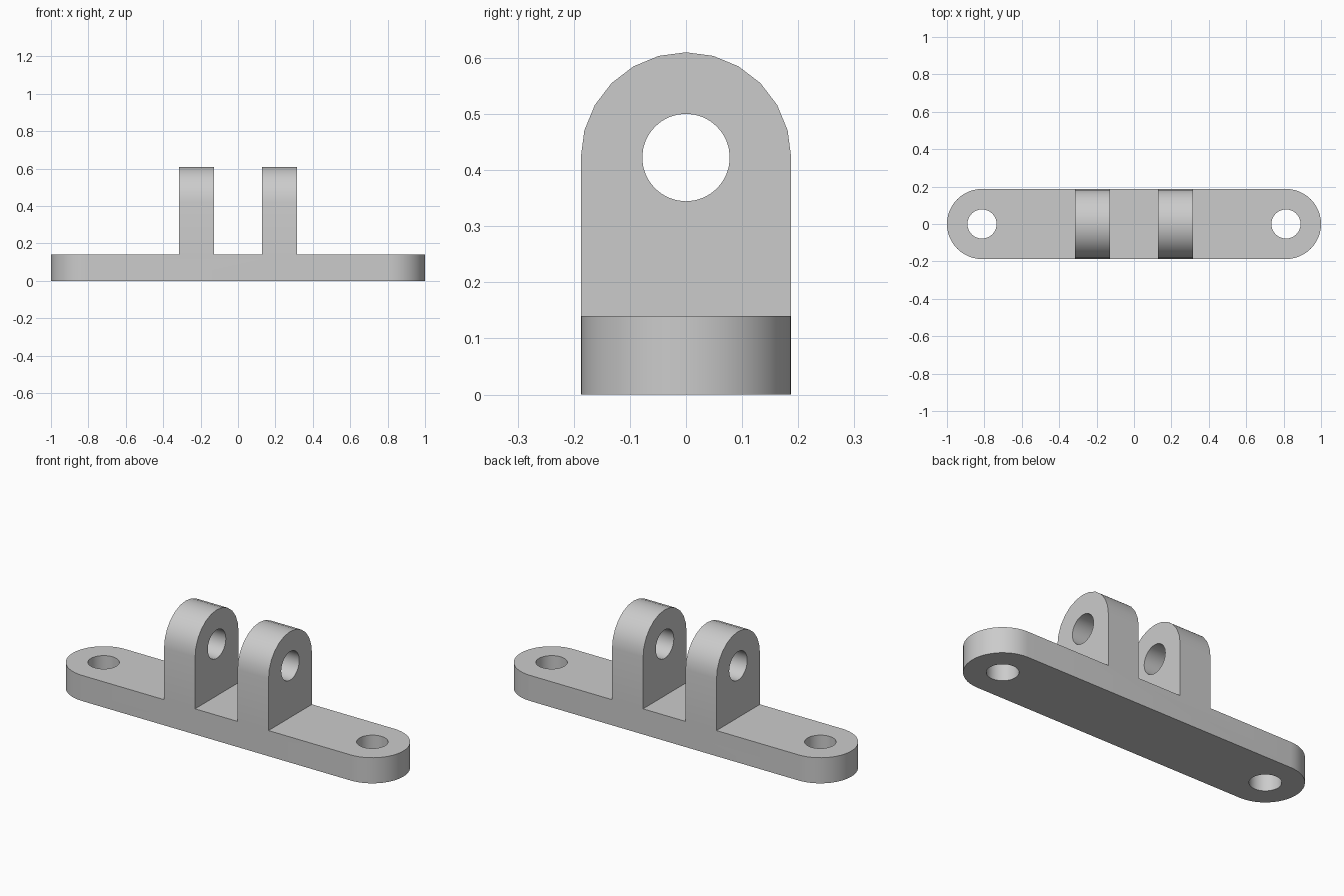
import bpy, bmesh
from math import pi, sin, cos, radians
from mathutils import Matrix, Vector

R = 0.1875          # half width, also the rounding radius
HOLE = 0.078
BASE_H = 0.14
EYE_Z = 0.4225      # height of the lug hole
HOLE_X = 1 - R
LUG_X = 0.222       # centre of each lug

if "Cube" in bpy.data.objects:
    bpy.data.objects.remove(bpy.data.objects["Cube"], do_unlink=True)

grey = bpy.data.materials.new("plain grey")
grey.use_nodes = True
colour = (0.6, 0.6, 0.6, 1)
grey.diffuse_color = colour
grey.node_tree.nodes["Principled BSDF"].inputs["Base Color"].default_value = colour


def arc(cx, cy, r, start, end, steps):
    """Points along an arc, angles in degrees."""
    angles = [radians(start + (end - start) * i / steps) for i in range(steps + 1)]
    return [(cx + r * cos(a), cy + r * sin(a)) for a in angles]


def prism(name, outline, place, depth):
    """Extrude a flat outline; place maps each (u, v) to a 3D point."""
    bm = bmesh.new()
    face = bm.faces.new([bm.verts.new(place(u, v)) for u, v in outline])
    grown = bmesh.ops.extrude_face_region(bm, geom=[face])
    moved = [g for g in grown["geom"] if isinstance(g, bmesh.types.BMVert)]
    bmesh.ops.translate(bm, verts=moved, vec=Vector(depth))
    bmesh.ops.recalc_face_normals(bm, faces=bm.faces)
    mesh = bpy.data.meshes.new(name)
    bm.to_mesh(mesh)
    bm.free()
    mesh.materials.append(grey)
    obj = bpy.data.objects.new(name, mesh)
    bpy.context.collection.objects.link(obj)
    return obj


def combine(target, tool, operation):
    """Apply a boolean and discard the tool."""
    mod = target.modifiers.new(operation.title(), 'BOOLEAN')
    mod.operation, mod.solver, mod.object = operation, 'EXACT', tool
    bpy.context.view_layer.objects.active = target
    bpy.ops.object.modifier_apply(modifier=mod.name)
    bpy.data.objects.remove(tool, do_unlink=True)


# Base plate with round ends
outline = arc(HOLE_X, 0, R, -90, 90, 24) + arc(-HOLE_X, 0, R, 90, 270, 24)
bracket = prism("clevis_bracket", outline, lambda u, v: (u, v, 0), (0, 0, BASE_H))

# Two upright lugs with round tops, fused to the plate
lug_outline = [(-R, BASE_H / 2), (R, BASE_H / 2)] + arc(0, EYE_Z, R, 0, 180, 12)
for side in (-1, 1):
    left_face = side * LUG_X - R / 2
    lug = prism("lug", lug_outline, lambda u, v: (left_face, u, v), (R, 0, 0))
    combine(bracket, lug, 'UNION')

# Bolt holes through the plate
for side in (-1, 1):
    ring = arc(side * HOLE_X, 0, HOLE, 0, 360, 32)[:-1]
    cutter = prism("bolt_hole", ring, lambda u, v: (u, v, -0.1), (0, 0, 0.4))
    combine(bracket, cutter, 'DIFFERENCE')

# Pin hole through both lugs
ring = arc(0, EYE_Z, HOLE, 0, 360, 32)[:-1]
cutter = prism("pin_hole", ring, lambda u, v: (-0.5, u, v), (1, 0, 0))
combine(bracket, cutter, 'DIFFERENCE')

# Merge coplanar faces so the sides run on unbroken
bm = bmesh.new()
bm.from_mesh(bracket.data)
bmesh.ops.remove_doubles(bm, verts=bm.verts, dist=0.0001)
bmesh.ops.dissolve_limit(bm, angle_limit=radians(0.5), verts=bm.verts, edges=bm.edges)
bm.to_mesh(bracket.data)
bm.free()

bpy.ops.object.select_all(action='DESELECT')
bracket.select_set(True)
bpy.context.view_layer.objects.active = bracket
bpy.ops.object.shade_smooth_by_angle(angle=radians(30))
